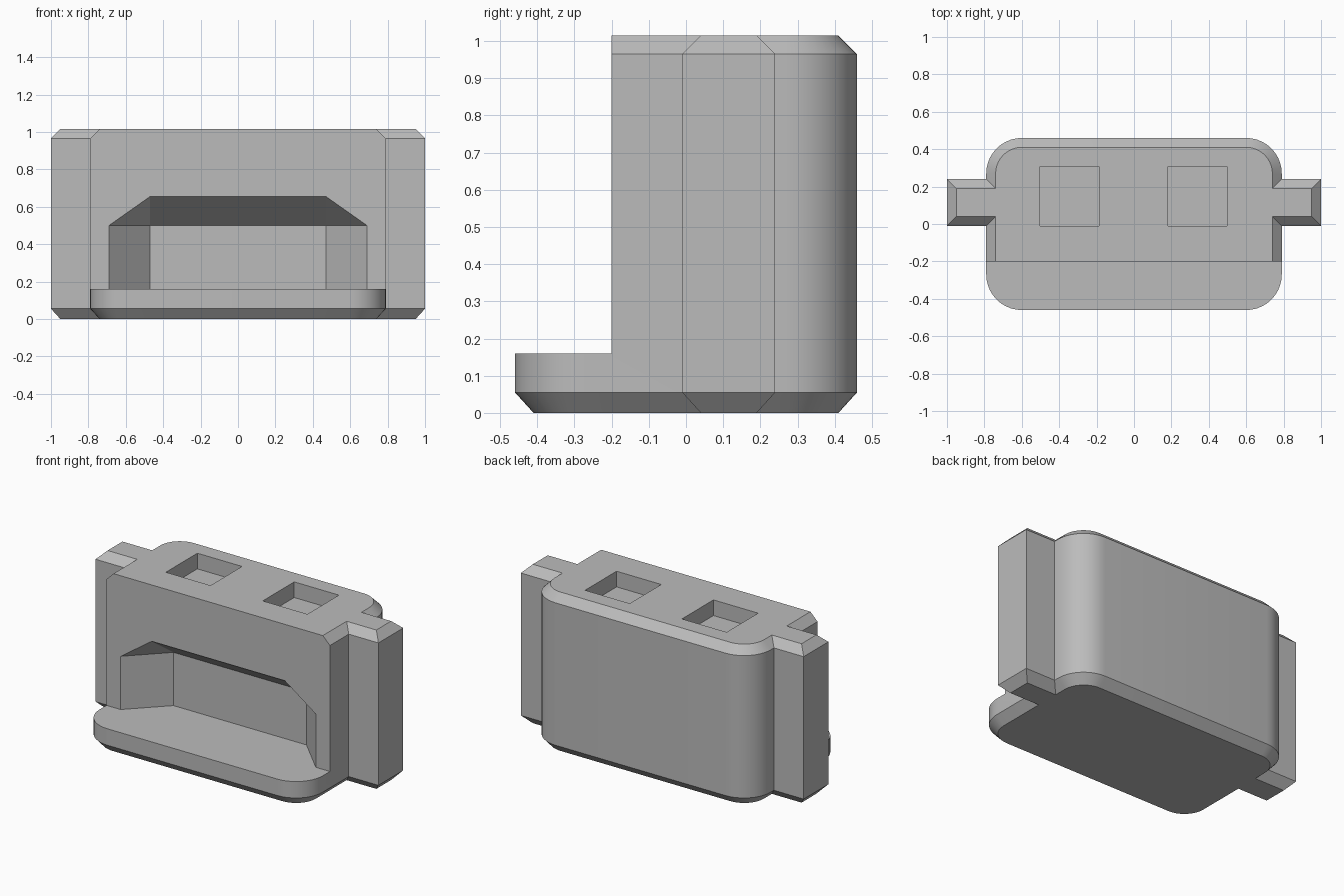
import bpy, bmesh, math

if "Cube" in bpy.data.objects:
    bpy.data.objects.remove(bpy.data.objects["Cube"])

HEIGHT, CHAMFER, LEDGE, FRONT = 1.015, 0.05, 0.16, -0.2

grey = bpy.data.materials.new("plain grey")
grey.diffuse_color = (0.5, 0.5, 0.5, 1)
grey.use_nodes = True
grey.node_tree.nodes["Principled BSDF"].inputs["Base Color"].default_value = grey.diffuse_color


def make_object(name, bm):
    bmesh.ops.recalc_face_normals(bm, faces=bm.faces)
    mesh = bpy.data.meshes.new(name)
    bm.to_mesh(mesh)
    bm.free()
    mesh.materials.append(grey)
    obj = bpy.data.objects.new(name, mesh)
    bpy.context.collection.objects.link(obj)
    return obj


def hull(name, points):
    bm = bmesh.new()
    verts = [bm.verts.new(p) for p in points]
    bmesh.ops.convex_hull(bm, input=verts)
    bmesh.ops.dissolve_limit(bm, angle_limit=0.01, verts=bm.verts, edges=bm.edges)
    return make_object(name, bm)


def box(name, xs, ys, zs):
    return hull(name, [(x, y, z) for x in xs for y in ys for z in zs])


def arc(cy, r, start):
    return [(0.6 + r * math.cos(a), cy + r * math.sin(a))
            for a in (math.radians(start + 9 * i) for i in range(11))]


# Plan outline: rounded body with a rectangular rail on each side, inset by d
def outline(d):
    r = 0.19 - d
    right = arc(-0.27, r, -90)
    right += [(0.79 - d, -0.01 + d), (1 - d, -0.01 + d),
              (1 - d, 0.24 - d), (0.79 - d, 0.24 - d)]
    right += arc(0.27, r, 0)
    return right + [(-x, y) for x, y in reversed(right)]


# Body with chamfered top and bottom rims
bm = bmesh.new()
levels = [(0, CHAMFER), (0.055, 0), (HEIGHT - CHAMFER, 0), (HEIGHT, CHAMFER)]
rings = [[bm.verts.new((x, y, z)) for x, y in outline(d)] for z, d in levels]
for low, high in zip(rings, rings[1:]):
    n = len(low)
    for i in range(n):
        j = (i + 1) % n
        bm.faces.new((low[i], low[j], high[j], high[i]))
bm.faces.new(rings[0][::-1])
bm.faces.new(rings[-1])
body = make_object("connector_body", bm)

# Front step, leaving the low ledge
cutters = [box("front_step_cutter", (-1.2, 1.2), (-0.7, FRONT), (LEDGE, 1.3))]

# Front recess with slanted sides and ceiling
points = [(s * x, y, z) for s in (-1, 1) for y in (-0.3, FRONT)
          for x, z in ((0.69, LEDGE), (0.69, 0.5), (0.47, 0.655))]
points += [(s * 0.47, 0.02, z) for s in (-1, 1) for z in (LEDGE, 0.5)]
cutters.append(hull("front_recess_cutter", points))

# Two square sockets in the top
for x in (-0.345, 0.34):
    cutters.append(box("socket_cutter", (x - 0.158, x + 0.158),
                       (-0.01, 0.308), (HEIGHT - 0.1, 1.2)))

bpy.context.view_layer.objects.active = body
body.select_set(True)
for cutter in cutters:
    cutter.hide_render = True
    mod = body.modifiers.new("cut", 'BOOLEAN')
    mod.operation = 'DIFFERENCE'
    mod.solver = 'EXACT'
    mod.object = cutter
    bpy.ops.object.modifier_apply(modifier=mod.name)
    bpy.data.objects.remove(cutter)

bpy.ops.object.shade_smooth_by_angle(angle=math.radians(25))
